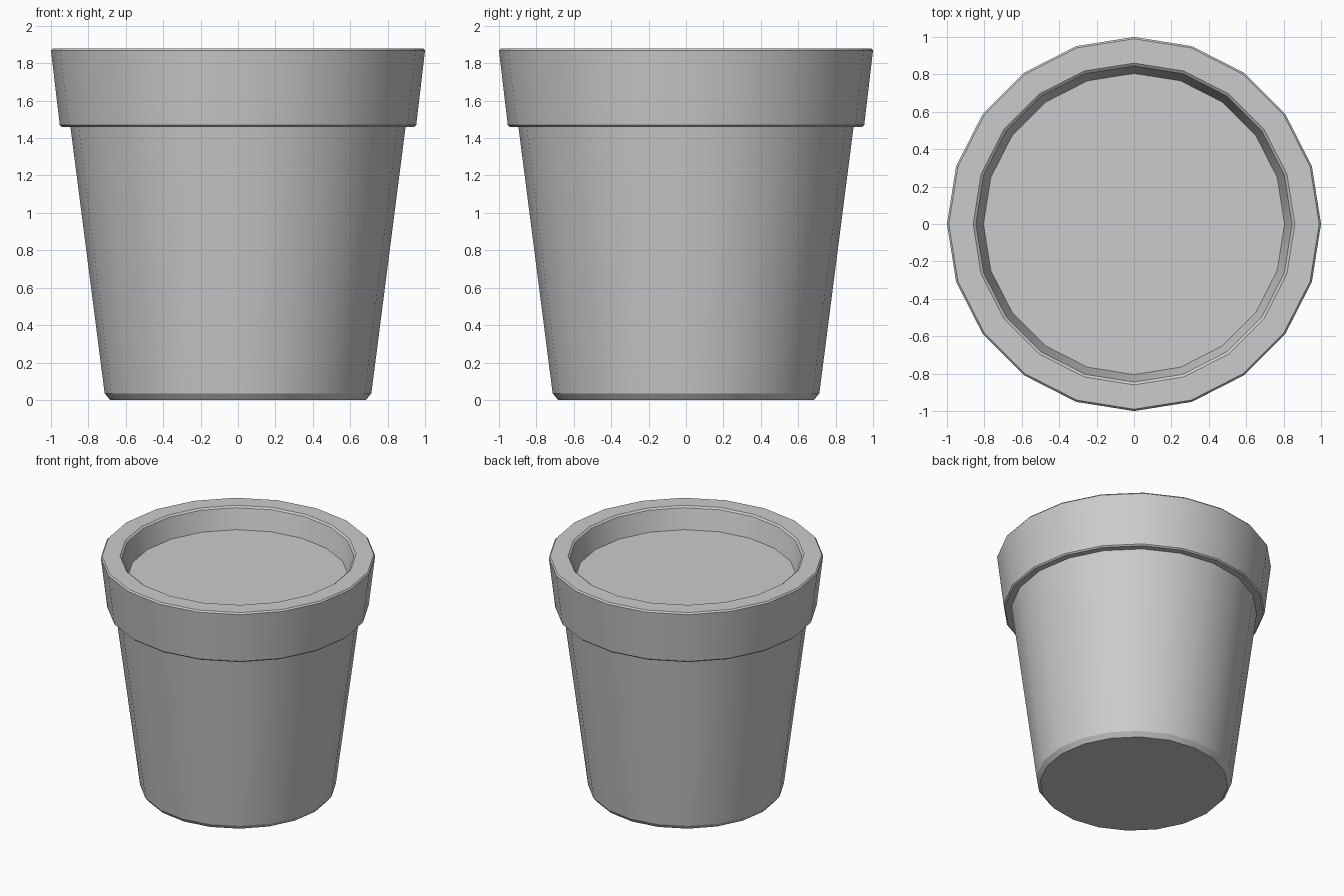
import bpy, bmesh, math

if "Cube" in bpy.data.objects:
    bpy.data.objects.remove(bpy.data.objects["Cube"])

SIDES = 20


def ring(bm, r, z):
    return [bm.verts.new((r * math.cos(2 * math.pi * i / SIDES),
                          r * math.sin(2 * math.pi * i / SIDES), z))
            for i in range(SIDES)]


def lathe(name, profile, cap_start=False, cap_end=False):
    """Revolve (radius, height) points; profile runs up the outside."""
    bm = bmesh.new()
    rings = [ring(bm, r, z) for r, z in profile]
    for a, b in zip(rings, rings[1:]):
        for i in range(SIDES):
            j = (i + 1) % SIDES
            bm.faces.new((a[i], a[j], b[j], b[i]))
    if cap_start:
        bm.faces.new(rings[0][::-1])
    if cap_end:
        bm.faces.new(rings[-1])
    mesh = bpy.data.meshes.new(name)
    bm.to_mesh(mesh)
    bm.free()
    obj = bpy.data.objects.new(name, mesh)
    bpy.context.collection.objects.link(obj)
    bpy.ops.object.select_all(action='DESELECT')
    obj.select_set(True)
    bpy.context.view_layer.objects.active = obj
    bpy.ops.object.shade_smooth_by_angle(angle=math.radians(30))
    return obj


SOIL_Z = 1.71

# Tapered pot: bevelled foot, body, overhanging collar, bevelled lip, inner wall
lathe("pot", [
    (0.685, 0.0), (0.713, 0.035),
    (0.896, 1.46), (0.943, 1.46), (0.953, 1.47),
    (1.0, 1.868), (0.99, 1.88),
    (0.86, 1.88), (0.845, 1.868),
    (0.805, SOIL_Z),
], cap_start=True)

# Flat soil surface inside the lip
lathe("soil", [(0.805, SOIL_Z)], cap_end=True)
